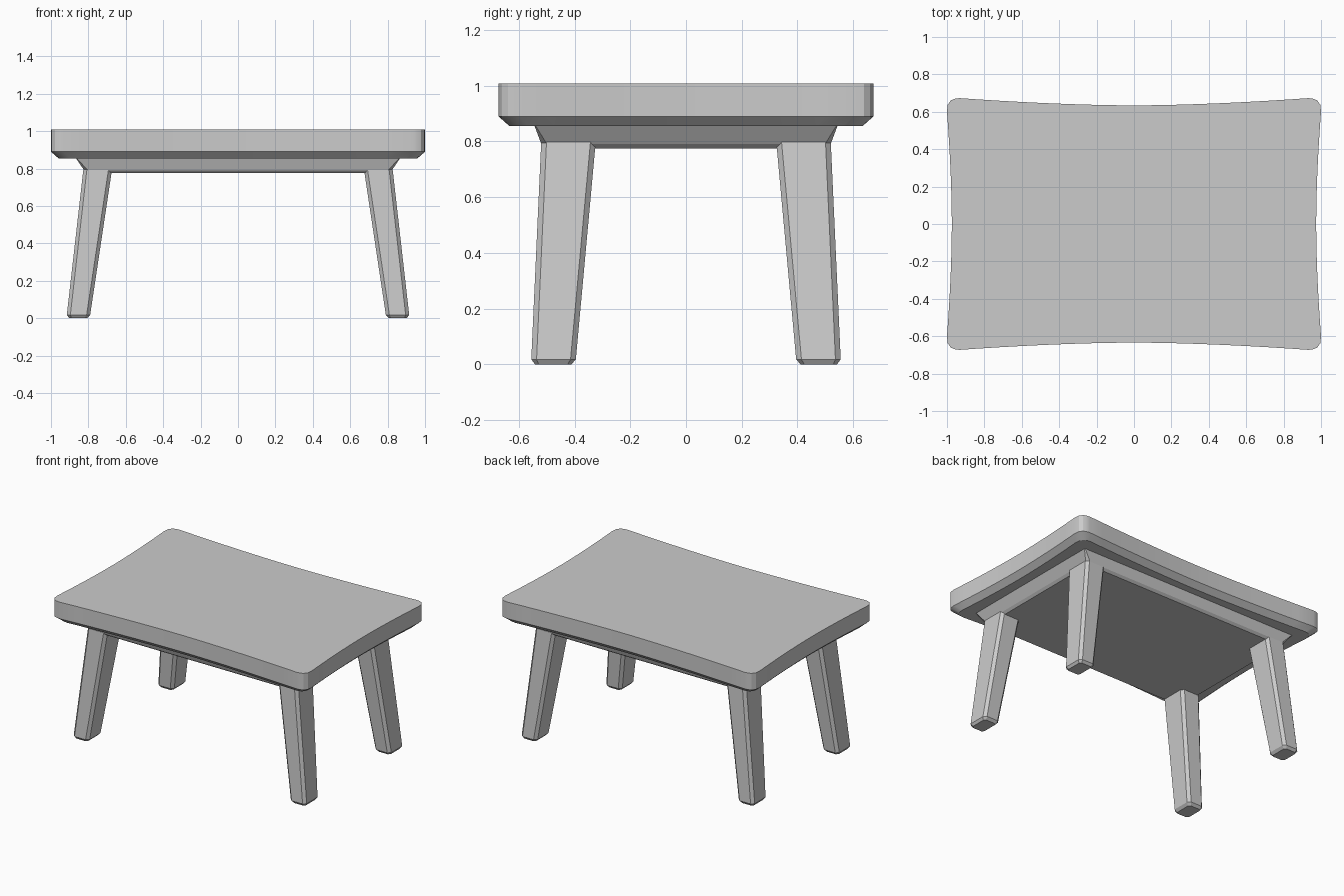
import bpy, bmesh

if "Cube" in bpy.data.objects:
    bpy.data.objects.remove(bpy.data.objects["Cube"])


def loft(name, rings):
    """Skin closed rings of equal point count and cap both ends."""
    bm = bmesh.new()
    loops = [[bm.verts.new(p) for p in ring] for ring in rings]
    n = len(loops[0])
    for a, b in zip(loops, loops[1:]):
        for i in range(n):
            j = (i + 1) % n
            bm.faces.new((a[i], a[j], b[j], b[i]))
    bm.faces.new(loops[0][::-1])
    bm.faces.new(loops[-1])
    bmesh.ops.recalc_face_normals(bm, faces=bm.faces[:])
    mesh = bpy.data.meshes.new(name)
    bm.to_mesh(mesh)
    bm.free()
    obj = bpy.data.objects.new(name, mesh)
    bpy.context.collection.objects.link(obj)
    return obj


def chamfered_rect(x0, x1, y0, y1, c, z):
    return [(x0 + c, y0, z), (x1 - c, y0, z), (x1, y0 + c, z), (x1, y1 - c, z),
            (x1 - c, y1, z), (x0 + c, y1, z), (x0, y1 - c, z), (x0, y0 + c, z)]


# Tabletop outline: one quadrant with bowed-in sides and a rounded corner
quad = []
for i in range(7):
    y = 0.60 * i / 6
    quad.append((0.974 + 0.026 * (i / 6) ** 1.8, y))
quad += [(0.996, 0.638), (0.979, 0.661), (0.96, 0.669)]
for i in range(8, -1, -1):
    t = i / 8
    quad.append((0.935 * t, 0.634 + 0.039 * t ** 1.7))
half = quad + [(-x, y) for x, y in quad[-2::-1]]
outline = half + [(x, -y) for x, y in half[-2:0:-1]]


def top_ring(z, sx=1.0, sy=1.0):
    return [(x * sx, y * sy, z) for x, y in outline]


tabletop = loft("tabletop", [top_ring(0.855, 0.96, 0.942),
                             top_ring(0.89), top_ring(1.008)])
bpy.context.view_layer.objects.active = tabletop
tabletop.select_set(True)
bpy.ops.object.shade_smooth_by_angle(angle=0.4)


# Apron slab: flares out towards the tabletop, small chamfer underneath
def apron_ring(x, y, c, z):
    return chamfered_rect(-x, x, -y, y, c, z)


loft("apron", [apron_ring(0.805, 0.503, 0.02, 0.775),
               apron_ring(0.822, 0.519, 0.02, 0.79),
               apron_ring(0.87, 0.545, 0.003, 0.86)])


# Legs: tapered, splayed and chamfered
FOOT = (0.79, 0.915, 0.395, 0.555)
HEAD = (0.675, 0.828, 0.325, 0.52)


def leg_ring(z, inset=0.0):
    t = (z - 0.02) / 0.765
    x0, x1, y0, y1 = [a + (b - a) * t for a, b in zip(FOOT, HEAD)]
    return chamfered_rect(x0 + inset, x1 - inset, y0 + inset, y1 - inset,
                          0.019 - inset * 0.4, z)


for sy, end in ((-1, "front"), (1, "back")):
    for sx, side in ((-1, "left"), (1, "right")):
        rings = [leg_ring(0.0, 0.014), leg_ring(0.018), leg_ring(0.82)]
        loft(f"{end}_{side}_leg",
             [[(x * sx, y * sy, z) for x, y, z in r] for r in rings])
